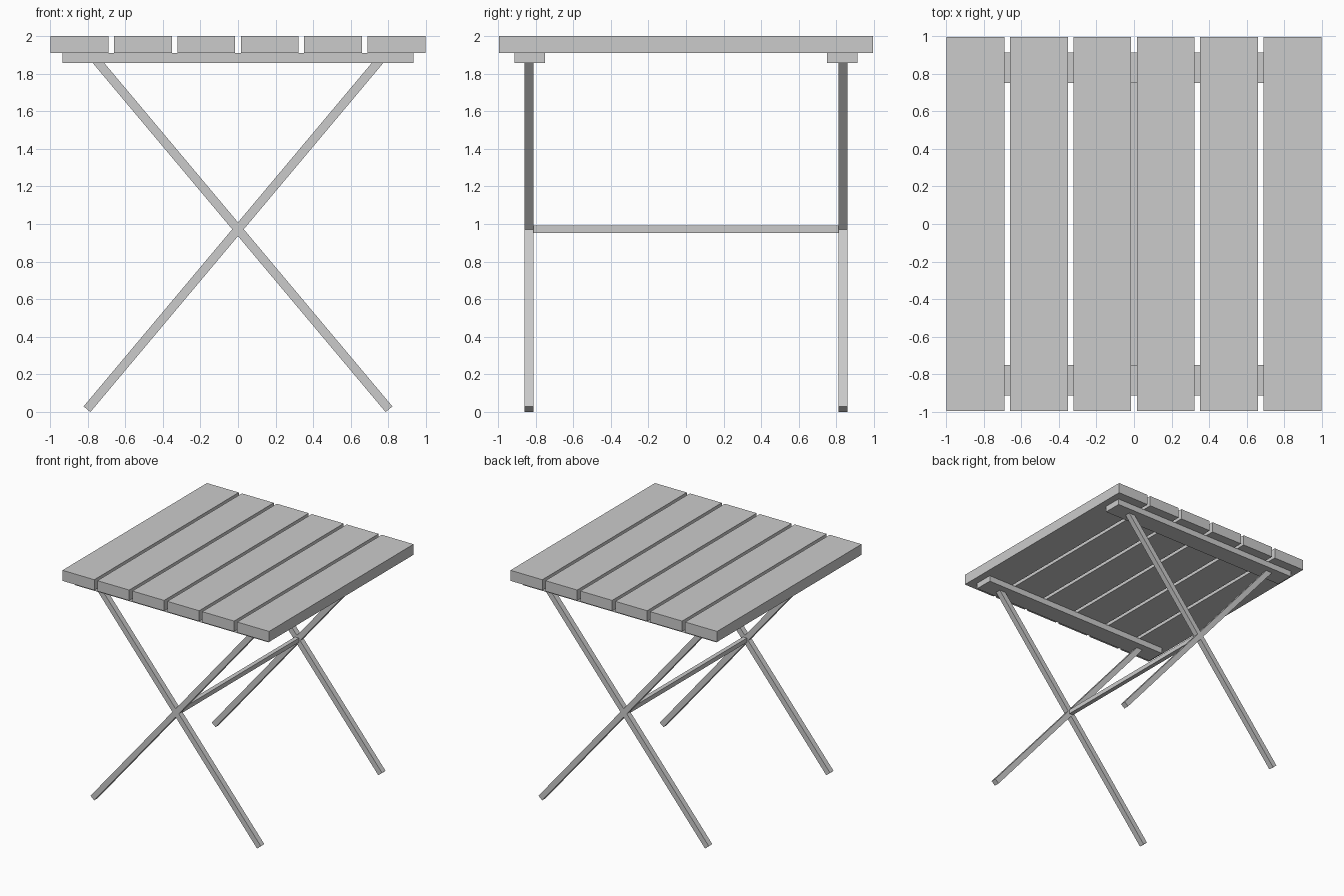
import bpy, bmesh
from math import sin, cos, tan, radians

if "Cube" in bpy.data.objects:
    bpy.data.objects.remove(bpy.data.objects["Cube"])


def box(name, x, y, z):
    """Box from (min, max) ranges on each axis."""
    bm = bmesh.new()
    bmesh.ops.create_cube(bm, size=1)
    for v in bm.verts:
        v.co = [r[0] + (c + 0.5) * (r[1] - r[0]) for c, r in zip(v.co, (x, y, z))]
    return finish(name, bm)


def finish(name, bm):
    bmesh.ops.recalc_face_normals(bm, faces=bm.faces)
    me = bpy.data.meshes.new(name)
    bm.to_mesh(me)
    bm.free()
    ob = bpy.data.objects.new(name, me)
    bpy.context.collection.objects.link(ob)
    return ob


def extrude_y(name, outline, y0, y1):
    """Extrude an x/z outline from y0 to y1."""
    bm = bmesh.new()
    face = bm.faces.new([bm.verts.new((x, y0, z)) for x, z in outline])
    ext = bmesh.ops.extrude_face_region(bm, geom=[face])
    for v in ext["geom"]:
        if isinstance(v, bmesh.types.BMVert):
            v.co.y = y1
    return finish(name, bm)


# Table top: six slats with narrow gaps
slat_w, pitch = 0.307, 0.337
for i in range(6):
    cx = (i - 2.5) * pitch
    box(f"top_slat_{i + 1}", (cx - slat_w / 2, cx + slat_w / 2), (-0.995, 0.995), (1.908, 2.0))

# Crossed leg outline: right half, then mirrored to the left
a, h = radians(50), 0.0235          # leg angle, half thickness
zc, z_top = 0.972, 1.87             # crossing height, top end inside the rail
foot_z = h * cos(a)
foot_x = (zc - foot_z) / tan(a)
top_x = (z_top - zc) / tan(a)
half = [
    (0, zc - h / cos(a)),
    (foot_x - h * sin(a), foot_z - h * cos(a)),
    (foot_x + h * sin(a), foot_z + h * cos(a)),
    (h / sin(a), zc),
    (top_x + h / sin(a), z_top),
    (top_x - h / sin(a), z_top),
    (0, zc + h / cos(a)),
]
outline = half + [(-x, z) for x, z in half[-2:0:-1]]

# Rail under the slats and crossed legs at each end
for side, s in (("front", -1), ("back", 1)):
    box(f"{side}_rail", (-0.932, 0.932), sorted((s * 0.75, s * 0.912)), (1.856, 1.908))
    extrude_y(f"{side}_crossed_legs", outline, s * 0.811, s * 0.859)

# Stretcher joining the two leg crossings
box("stretcher", (-0.019, 0.019), (-0.811, 0.811), (zc - 0.019, zc + 0.019))
